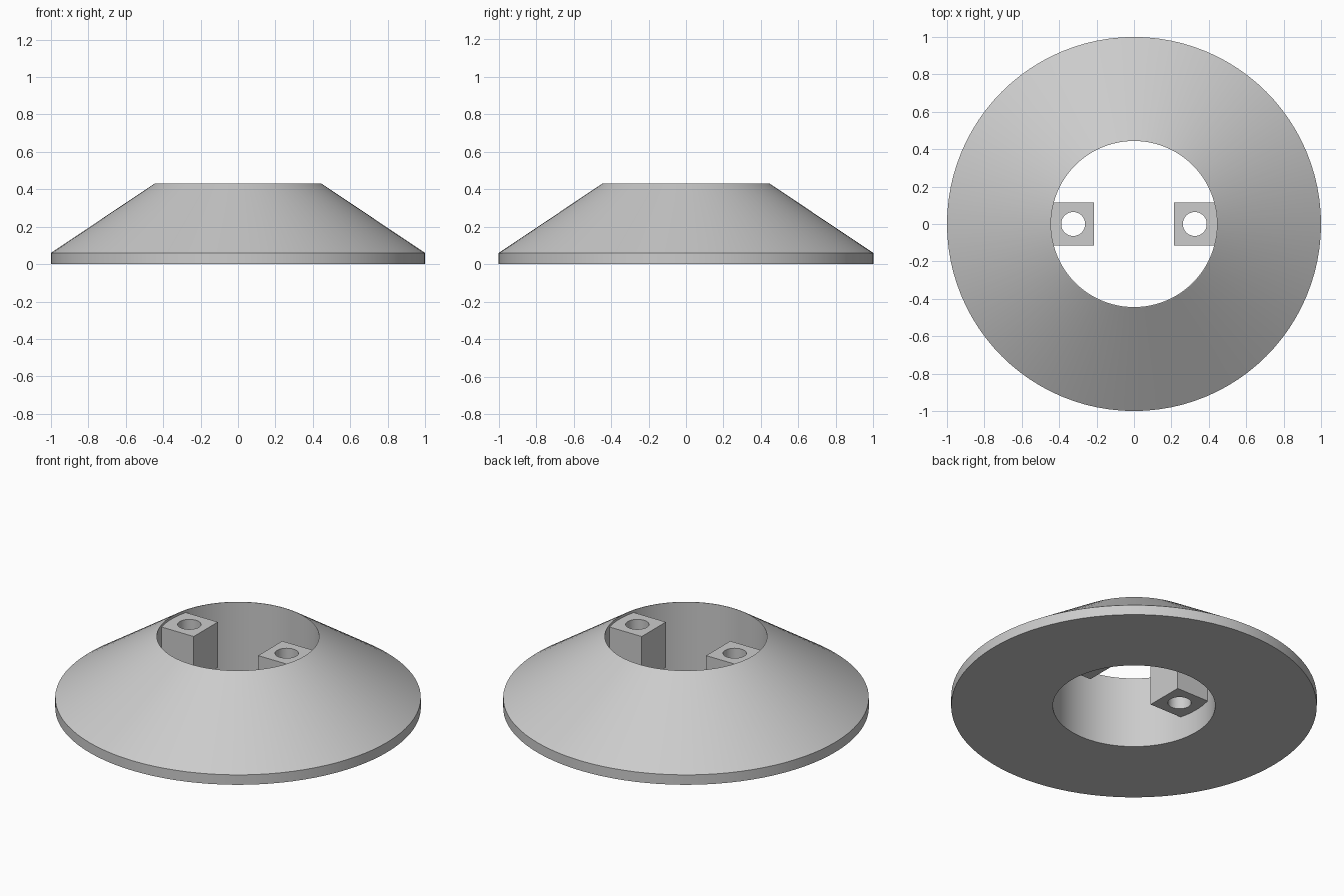
import bpy, bmesh, math
from mathutils import Matrix, Vector

if "Cube" in bpy.data.objects:
    bpy.data.objects.remove(bpy.data.objects["Cube"], do_unlink=True)

grey = bpy.data.materials.new("light grey")
grey.use_nodes = True
colour = (0.6, 0.6, 0.6, 1)
grey.diffuse_color = colour
grey.node_tree.nodes["Principled BSDF"].inputs["Base Color"].default_value = colour


def add_object(name, bm):
    bmesh.ops.recalc_face_normals(bm, faces=bm.faces[:])
    mesh = bpy.data.meshes.new(name)
    bm.to_mesh(mesh)
    bm.free()
    mesh.materials.append(grey)
    obj = bpy.data.objects.new(name, mesh)
    bpy.context.collection.objects.link(obj)
    return obj


def smooth(obj):
    bpy.ops.object.select_all(action='DESELECT')
    obj.select_set(True)
    bpy.context.view_layer.objects.active = obj
    bpy.ops.object.shade_smooth_by_angle(angle=math.radians(25))


# Sloped collar with a straight bore, turned from a closed profile
bore = 0.444
profile = [(bore, 0), (1, 0), (1, 0.06), (bore + 0.003, 0.43), (bore, 0.43)]
bm = bmesh.new()
verts = [bm.verts.new((r, 0, z)) for r, z in profile]
edges = [bm.edges.new((v, verts[i - 1])) for i, v in enumerate(verts)]
bmesh.ops.spin(bm, geom=verts + edges, cent=(0, 0, 0), axis=(0, 0, 1),
               angle=math.tau, steps=96, use_merge=True)
bmesh.ops.remove_doubles(bm, verts=bm.verts[:], dist=0.0001)
smooth(add_object("collar", bm))

# Two mounting lugs inside the bore, each with a vertical screw hole
inner, outer, width = 0.215, bore, 0.23
bottom, top = 0.14, 0.415
for side, name in ((1, "left_lug"), (-1, "right_lug")):
    bm = bmesh.new()
    centre = Vector((side * (inner + outer) / 2, 0, (bottom + top) / 2))
    size = Matrix.Diagonal((outer - inner, width, top - bottom, 1))
    bmesh.ops.create_cube(bm, size=1, matrix=Matrix.Translation(centre) @ size)
    lug = add_object(name, bm)

    bm = bmesh.new()
    bmesh.ops.create_cone(bm, cap_ends=True, segments=48, radius1=0.064,
                          radius2=0.064, depth=1,
                          matrix=Matrix.Translation((side * 0.325, 0, centre.z)))
    cutter = add_object("hole_cutter", bm)
    cutter.hide_render = True

    cut = lug.modifiers.new("screw hole", 'BOOLEAN')
    cut.operation = 'DIFFERENCE'
    cut.solver = 'EXACT'
    cut.object = cutter
    bpy.context.view_layer.objects.active = lug
    bpy.ops.object.modifier_apply(modifier=cut.name)
    bpy.data.objects.remove(cutter, do_unlink=True)
    smooth(lug)
